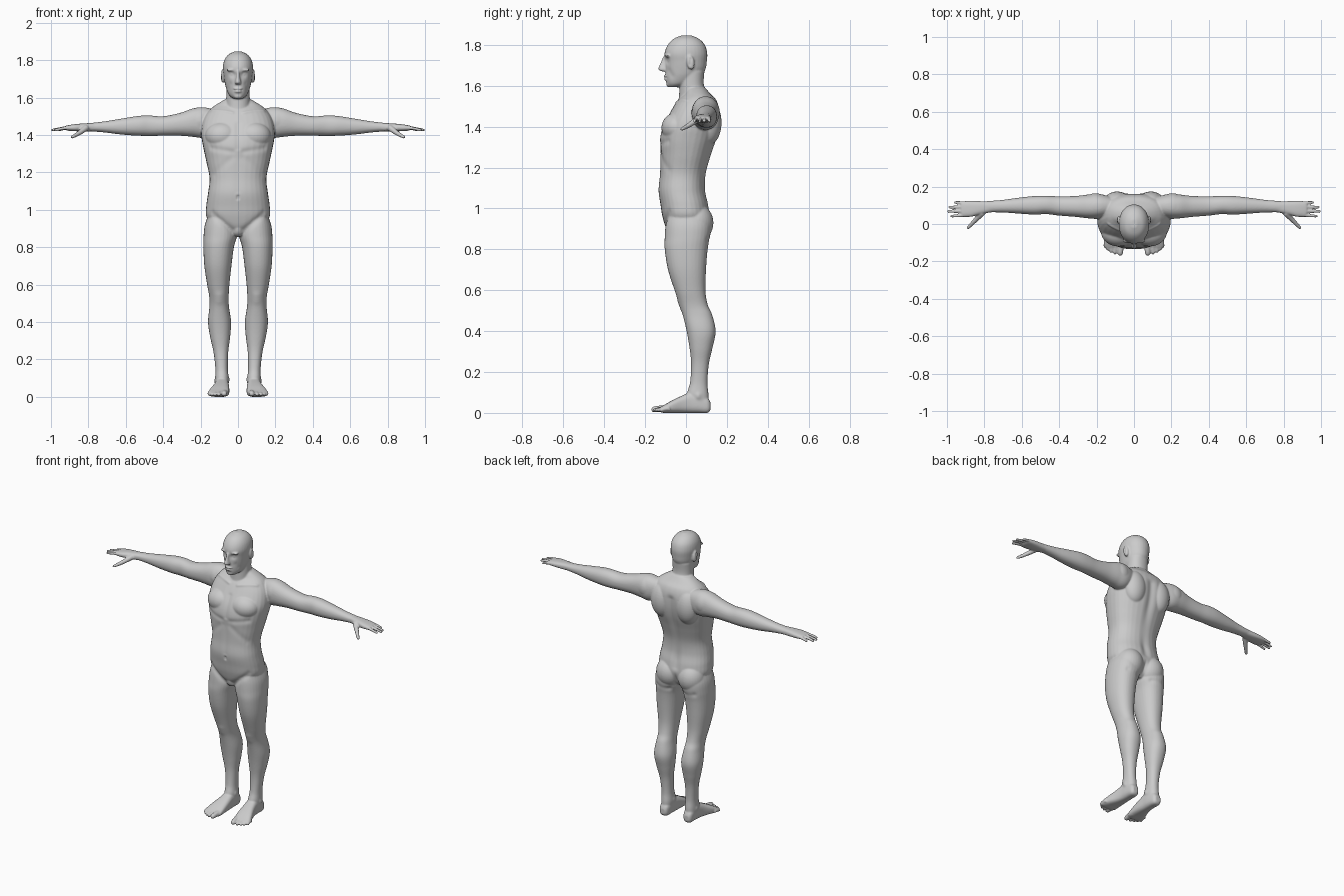
import bpy, bmesh, math
from mathutils import Vector, Matrix

old = bpy.data.objects.get("Cube")
if old:
    bpy.data.objects.remove(old, do_unlink=True)

CM = 0.01          # tables below are in hundredths of a unit
SEGMENTS = 32
parts = []

skin = bpy.data.materials.new("plain_grey")
skin.use_nodes = True
grey = (0.6, 0.6, 0.6, 1.0)
skin.diffuse_color = grey
skin.node_tree.nodes["Principled BSDF"].inputs["Base Color"].default_value = grey


def finish(name, bm, both_sides):
    """Turn a bmesh into one object, or into a left and right pair."""
    bmesh.ops.recalc_face_normals(bm, faces=bm.faces)
    for side in (("left_", "right_") if both_sides else ("",)):
        if side == "right_":
            bmesh.ops.transform(bm, matrix=Matrix.Scale(-1, 4, (1, 0, 0)), verts=bm.verts)
            bmesh.ops.reverse_faces(bm, faces=bm.faces)
        mesh = bpy.data.meshes.new(side + name)
        bm.to_mesh(mesh)
        obj = bpy.data.objects.new(side + name, mesh)
        bpy.context.collection.objects.link(obj)
        parts.append(obj)
    bm.free()


def smooth_rows(rows, steps=6):
    """Catmull-Rom interpolation between the rows of a table."""
    ends = [rows[0]] + list(rows) + [rows[-1]]
    result = []
    for a, b, c, d in zip(ends, ends[1:], ends[2:], ends[3:]):
        for i in range(steps):
            t = i / steps
            result.append([q + t * (r - p) / 2
                           + t * t * (p - 2.5 * q + 2 * r - s / 2)
                           + t ** 3 * (s - p + 3 * (q - r)) / 2
                           for p, q, r, s in zip(a, b, c, d)])
    return result + [list(rows[-1])]


def skin_rings(name, rings, both_sides):
    bm = bmesh.new()
    loops = [[bm.verts.new(p) for p in ring] for ring in rings]
    count = len(loops[0])
    for low, high in zip(loops, loops[1:]):
        for i in range(count):
            j = (i + 1) % count
            bm.faces.new((low[i], low[j], high[j], high[i]))
    bm.faces.new(loops[0])
    bm.faces.new(loops[-1])
    finish(name, bm, both_sides)


def loft(name, axis, rows, both_sides=False, power=2.2):
    """Rows hold position along the axis, then the bounds on the other two axes.
    Four-value rows are symmetric: position, half width, back and front bounds."""
    if len(rows[0]) == 4:
        rows = [(t, -w, w, a, b) for t, w, a, b in rows]
    rings = []
    for t, u0, u1, v0, v1 in smooth_rows(rows):
        ring = []
        for i in range(SEGMENTS):
            angle = math.tau * i / SEGMENTS
            c, s = math.cos(angle), math.sin(angle)
            c = math.copysign(abs(c) ** (2 / power), c)
            s = math.copysign(abs(s) ** (2 / power), s)
            point = [(u0 + u1) / 2 + c * (u1 - u0) / 2, (v0 + v1) / 2 + s * (v1 - v0) / 2]
            point.insert("xyz".index(axis), t)
            ring.append(Vector(point) * CM)
        rings.append(ring)
    skin_rings(name, rings, both_sides)


def ball(name, centre, size, both_sides=True, tilt=0):
    bm = bmesh.new()
    bmesh.ops.create_uvsphere(bm, u_segments=32, v_segments=20, radius=CM)
    place = (Matrix.Translation(Vector(centre) * CM) @ Matrix.Rotation(tilt, 4, "X")
             @ Matrix.Diagonal((*size, 1)))
    bmesh.ops.transform(bm, matrix=place, verts=bm.verts)
    finish(name, bm, both_sides)


def digit(name, start, end, r0, r1, bend=0):
    """A tapered finger or toe with a rounded tip."""
    start, end = Vector(start), Vector(end)
    along = (end - start).normalized()
    side = along.cross(Vector((0, 0, 1))).normalized()
    up = side.cross(along)
    length = (end - start).length
    rings = []
    for i in range(15):
        t = 1 - (1 - i / 14) ** 2
        r = r0 + (r1 - r0) * t
        left = length * (1 - t)
        if left < r:
            r = math.sqrt(max(r * r - (r - left) ** 2, 0.01))
        centre = start + along * length * t + up * bend * math.sin(math.pi * t)
        rings.append([(centre + (side * math.cos(a) + up * math.sin(a)) * r) * CM
                      for a in (math.tau * k / 16 for k in range(16))])
    skin_rings(name, rings, True)


# Trunk, neck and head
loft("torso", "z", [
    (86, 4, -6, 6), (90, 12, -9.5, 10), (96, 16.8, -11.5, 11.5), (102, 17, -12.5, 11),
    (109, 16, -13.5, 9.5), (117, 15.2, -12.8, 9.8), (126, 17, -12.6, 12.3),
    (134, 18.7, -12.8, 15), (141, 19.7, -11, 16.3), (148, 18.5, -7.2, 16.3),
    (153, 15.5, -4, 14.8), (156, 12, -1, 12), (159, 7, 0, 9.5)], power=2.3)
loft("neck", "z", [(147, 7.5, -5, 13), (153, 6.8, -3.6, 11.5), (160, 6.3, -3.2, 8.8), (167, 6.3, -3, 9)])
loft("head", "z", [
    (159.3, 2.2, -8.2, -4), (161, 4.5, -9.5, 2), (164.5, 6.2, -10, 7), (168, 7.1, -10.1, 9.5),
    (172, 7.7, -10.2, 10.2), (176, 8.1, -10.5, 10.4), (180, 7.3, -8.9, 9.2),
    (183, 5.1, -6, 6.3), (184.7, 1.6, -2, 2.5)], power=2.1)
loft("nose", "z", [(167, 1.2, -11.5, -8), (168, 1.7, -13.5, -8), (171, 1, -12.6, -8), (174.5, 0.9, -11, -8)])
ball("upper_lip", (0, -9.6, 164.7), (2.5, 1.3, 0.7), False)
ball("lower_lip", (0, -9.4, 163.3), (2.1, 1.4, 0.8), False)
ball("chin", (0, -8.2, 160.8), (2.4, 1.5, 1.5), False)
ball("brow", (3, -8.9, 174.7), (3.2, 1.4, 0.9))
ball("ear", (8, 2.2, 171.5), (1.3, 1.9, 3.7), tilt=0.15)

# Muscle masses on the trunk
ball("chest_muscle", (8.3, -4.2, 139.5), (9.3, 7.8, 7.5))
ball("shoulder_blade", (9, 11, 142), (7.5, 6.4, 11))
ball("shoulder_muscle", (20.5, 9.6, 147.2), (7, 6.9, 7.6))
ball("buttock", (7.8, 4.8, 93), (8.6, 8.6, 9.5))
ball("groin", (0, -5.5, 90), (4, 4.2, 4.5), False)

# Arms and hands
loft("arm", "x", [
    (11, 5, 14, 141, 153), (18, 3.2, 16, 138.5, 154.8), (24, 3, 15.8, 139, 154.2),
    (31, 3.8, 15, 139.6, 151.8), (40, 4.5, 14.8, 139.6, 150), (47, 5.3, 15.1, 139.5, 150.4),
    (53, 5, 15, 139.6, 150.2), (62, 5.6, 14, 140.2, 148.8), (71, 6.2, 12.8, 141.3, 147.3),
    (79, 6.2, 12.2, 142, 146.4)], True)
loft("palm", "x", [
    (76, 6.4, 12, 142, 146.5), (82, 5.2, 12.2, 141.9, 146.2), (87, 3.9, 12.4, 142, 145.8),
    (91, 3.8, 12.2, 142.3, 145.2), (92.5, 4.4, 11.6, 142.9, 144.8)], True, 2.6)
for label, base_y, tip_y, tip_x in (("index", 4.8, 4.2, 98.4), ("middle", 7, 6.7, 100),
                                    ("ring", 9.2, 9, 99.4), ("little", 11.2, 11.6, 96.3)):
    digit(label + "_finger", (88, base_y, 144), (tip_x, tip_y, 142.5), 1, 0.75, 0.3)
digit("thumb", (81, 6, 144), (89.3, -2.6, 138.5), 1.7, 0.8, -0.3)

# Legs and feet
loft("leg", "z", [
    (98, 3, 15.5, -9, 10), (92, 1, 17.7, -10, 12), (86, 0.6, 18.4, -10.4, 11.8),
    (80, 2.2, 18.5, -10.4, 10.6), (70, 3.5, 18, -8.8, 9.8), (60, 4.6, 16.5, -5.6, 9.5),
    (53, 5, 15.3, -3.2, 10.6), (48, 4.8, 15.3, -1.6, 12.8), (40, 3.7, 16, 0.3, 14.5),
    (32, 4.2, 14.9, 1.7, 13), (24, 5.2, 13.1, 2.5, 11.2), (15, 5.4, 12.1, 2, 10.5),
    (9, 4.9, 12.2, 0.5, 11), (4, 5.5, 11.8, 2, 11)], True)
loft("foot", "y", [
    (12, 7, 10.3, 1.5, 5), (10.5, 5.7, 11.5, 0, 7.5), (6, 5, 12, 0, 10), (2, 4.9, 12.3, 0, 10),
    (-2, 4.7, 13.2, 0, 8.4), (-7, 4.6, 15, 0, 6), (-11, 4.8, 16.1, 0, 3.7),
    (-12.6, 5.6, 15.4, 0.5, 2.9)], True, 2.8)
digit("big_toe", (6.8, -9, 2), (7.5, -17, 1.5), 1.9, 1.4, 0.2)
for i, (x, tip) in enumerate(((10.3, -16.4), (12.3, -15.5), (14, -14.3), (15.5, -12.8))):
    digit("small_toe_%d" % (i + 1), (x - 0.6, -8, 2), (x, tip, 1.1), 1.2, 0.9, 0.4)

# Fuse all parts into one continuous body
bpy.ops.object.select_all(action="DESELECT")
for obj in parts:
    obj.select_set(True)
body = parts[0]
bpy.context.view_layer.objects.active = body
bpy.ops.object.join()
body.name = body.data.name = "body"
remesh = body.modifiers.new("fuse", "REMESH")
remesh.mode = "VOXEL"
remesh.voxel_size = 0.0046
soften = body.modifiers.new("soften", "SMOOTH")
soften.factor = 0.5
soften.iterations = 5
for modifier in ("fuse", "soften"):
    bpy.ops.object.modifier_apply(modifier=modifier)

# Sculpt strokes, mirrored: start, end, radius, depth (negative raises)
strokes = [
    ((0, 17, 146), (0, 10, 100), 2.4, 1.0),           # spine
    ((0, 14, 97), (0, 9, 86), 1.2, 1.6),              # cleft
    ((5, 10, 84), (13, 10, 85), 1.6, 0.6),            # buttock fold
    ((0, -9, 146), (0, -13, 133), 1.5, 0.5),          # breastbone
    ((3, -13, 131), (14, -9, 133), 1.6, 0.45),        # chest fold
    ((0, -13, 130), (0, -13.5, 110), 1.5, 0.25),      # belly line
    ((0, -13.5, 106), (0, -13.5, 107), 0.8, 0.7),     # navel
    ((3, -12.5, 128), (13, -9, 119), 2, 0.3),         # rib arch
    ((3, -9.5, 89), (14, -9, 98), 1.8, 0.5),          # groin crease
    ((3, -5, 152), (14, 0, 153), 0.9, -0.4),          # collar bone
    ((3.2, -9.8, 172.3), (3.4, -9.5, 172.3), 1.5, 0.8),    # eye socket
    ((3.2, -9, 172.3), (3.5, -9, 172.3), 0.7, -0.35),      # eye
    ((4.5, -8.5, 167), (5, -7, 165), 1.6, 0.3),       # cheek
    ((0, -11, 164), (2.2, -9.7, 164), 0.45, 0.35),    # mouth
    ((9.2, 2, 170.5), (9.2, 2.3, 173), 0.8, 0.4),     # ear hollow
    ((10, -3.4, 51), (10, -3.7, 54), 2.2, -0.35),     # kneecap
    ((12.2, 6, 8), (12.2, 6, 8.5), 1.3, -0.5),        # outer ankle
    ((4.9, 5, 9), (4.9, 5, 9.5), 1.3, -0.4),          # inner ankle
]
verts = body.data.vertices
state = [(v, Vector((abs(v.co.x), v.co.y, v.co.z)), v.normal.copy()) for v in verts]
for start, end, radius, depth in strokes:
    a, b, radius, depth = Vector(start) * CM, Vector(end) * CM, radius * CM, depth * CM
    reach = radius * 2.5
    line = b - a
    low, high = min(a.z, b.z) - reach, max(a.z, b.z) + reach
    for vert, co, normal in state:
        if low < co.z < high:
            t = min(1, max(0, (co - a).dot(line) / line.length_squared))
            distance = (co - a - line * t).length
            if distance < reach:
                vert.co -= normal * depth * math.exp(-(distance / radius) ** 2)
body.data.update()

body.data.materials.clear()
body.data.materials.append(skin)
bpy.ops.object.shade_smooth()
